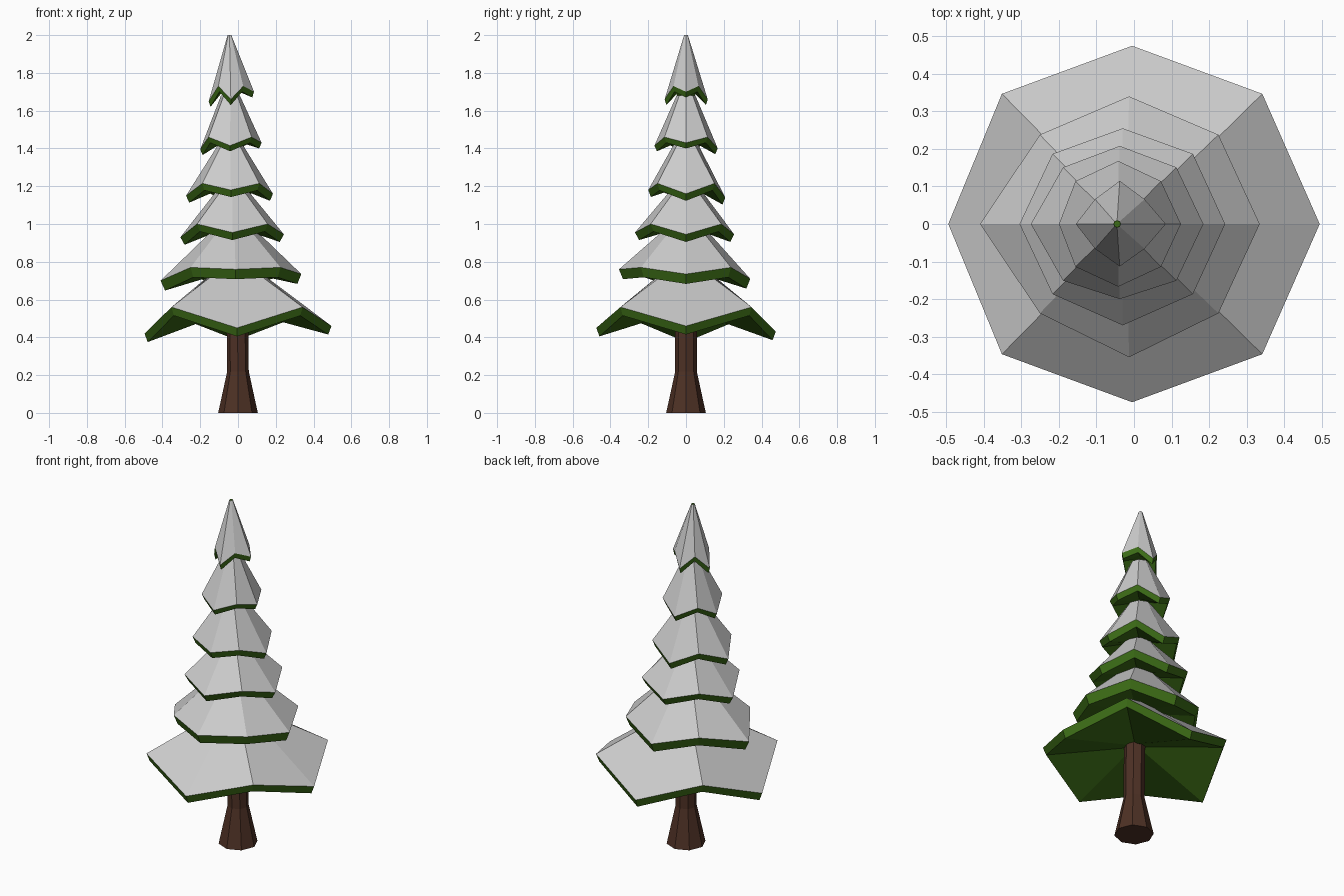
import bpy, bmesh
from math import cos, sin, pi

if "Cube" in bpy.data.objects:
    bpy.data.objects.remove(bpy.data.objects["Cube"])


def material(name, rgb):
    m = bpy.data.materials.new(name)
    m.diffuse_color = (*rgb, 1)
    m.use_nodes = True
    m.node_tree.nodes["Principled BSDF"].inputs["Base Color"].default_value = m.diffuse_color
    return m


green = material("needle_green", (0.045, 0.15, 0.008))
brown = material("bark_brown", (0.075, 0.03, 0.018))


def ring(x, r, z):
    return [(x + r * cos(i * pi / 4), r * sin(i * pi / 4), z) for i in range(8)]


def loft(name, rings, mat=None, cap_start=False, cap_end=False):
    """Skin a stack of 8-point rings with flat faces."""
    bm = bmesh.new()
    loops = [[bm.verts.new(p) for p in r] for r in rings]
    for a, b in zip(loops, loops[1:]):
        for i in range(8):
            j = (i + 1) % 8
            bm.faces.new((a[i], a[j], b[j], b[i]))
    if cap_start:
        bm.faces.new(loops[0][::-1])
    if cap_end:
        bm.faces.new(loops[-1])
    me = bpy.data.meshes.new(name)
    bm.to_mesh(me)
    bm.free()
    ob = bpy.data.objects.new(name, me)
    bpy.context.collection.objects.link(ob)
    if mat:
        me.materials.append(mat)


# Trunk with flared foot
loft("trunk", [ring(0, 0.105, 0), ring(0, 0.057, 0.22), ring(-0.005, 0.057, 0.6)],
     brown, True, True)

# Tiers: right x, back y, left x, front y | their heights | diagonal centre x,
# offset, height | rim drop, rim inset | top ring x, radius, height
TIERS = [
    ((0.495, 0.475, -0.495, -0.475), (0.46, 0.43, 0.42, 0.45),
     (-0.005, 0.347, 0.56), (0.045, 0.965), (-0.01, 0.08, 0.78)),
    ((0.335, 0.34, -0.41, -0.355), (0.735, 0.71, 0.70, 0.76),
     (-0.013, 0.238, 0.77), (0.052, 0.94), (-0.02, 0.08, 1.00)),
    ((0.243, 0.255, -0.305, -0.27), (0.945, 0.945, 0.93, 0.955),
     (-0.03, 0.187, 1.0), (0.04, 0.92), (-0.03, 0.08, 1.18)),
    ((0.185, 0.208, -0.275, -0.2), (1.16, 1.14, 1.15, 1.18),
     (-0.038, 0.151, 1.215), (0.037, 0.93), (-0.04, 0.065, 1.42)),
    ((0.125, 0.168, -0.2, -0.167), (1.43, 1.40, 1.395, 1.415),
     (-0.042, 0.114, 1.46), (0.03, 0.92), (-0.04, 0.05, 1.68)),
    ((0.085, 0.115, -0.155, -0.113), (1.70, 1.66, 1.65, 1.66),
     (-0.038, 0.066, 1.73), (0.03, 0.92), (-0.045, 0.01, 2.0)),
]

for n, (ext, zs, (cx, d, dz), (drop, inset), top) in enumerate(TIERS, 1):
    rim = []
    for i in range(4):
        side_x = ext[i] if i % 2 == 0 else cx
        side_y = ext[i] if i % 2 == 1 else 0
        rim.append((side_x, side_y, zs[i]))
        sx, sy = ((1, 1), (-1, 1), (-1, -1), (1, -1))[i]
        rim.append((cx + sx * d, sy * d, dz))
    under = [(cx + (x - cx) * inset, y * inset, z - drop) for x, y, z in rim]
    # Snow cover on the upper slopes
    loft(f"snow_tier_{n}", [rim, ring(*top)])
    # Green branch rim and hollow underside
    loft(f"branch_tier_{n}", [ring(top[0], 0.04, dz - 0.02), under, rim],
         green, cap_start=True)

# Green tip showing above the snow
tip = ring(-0.045, 0.01, 1.995)
loft("tree_tip", [tip, ring(-0.045, 0.009, 2.0)], green, False, True)
